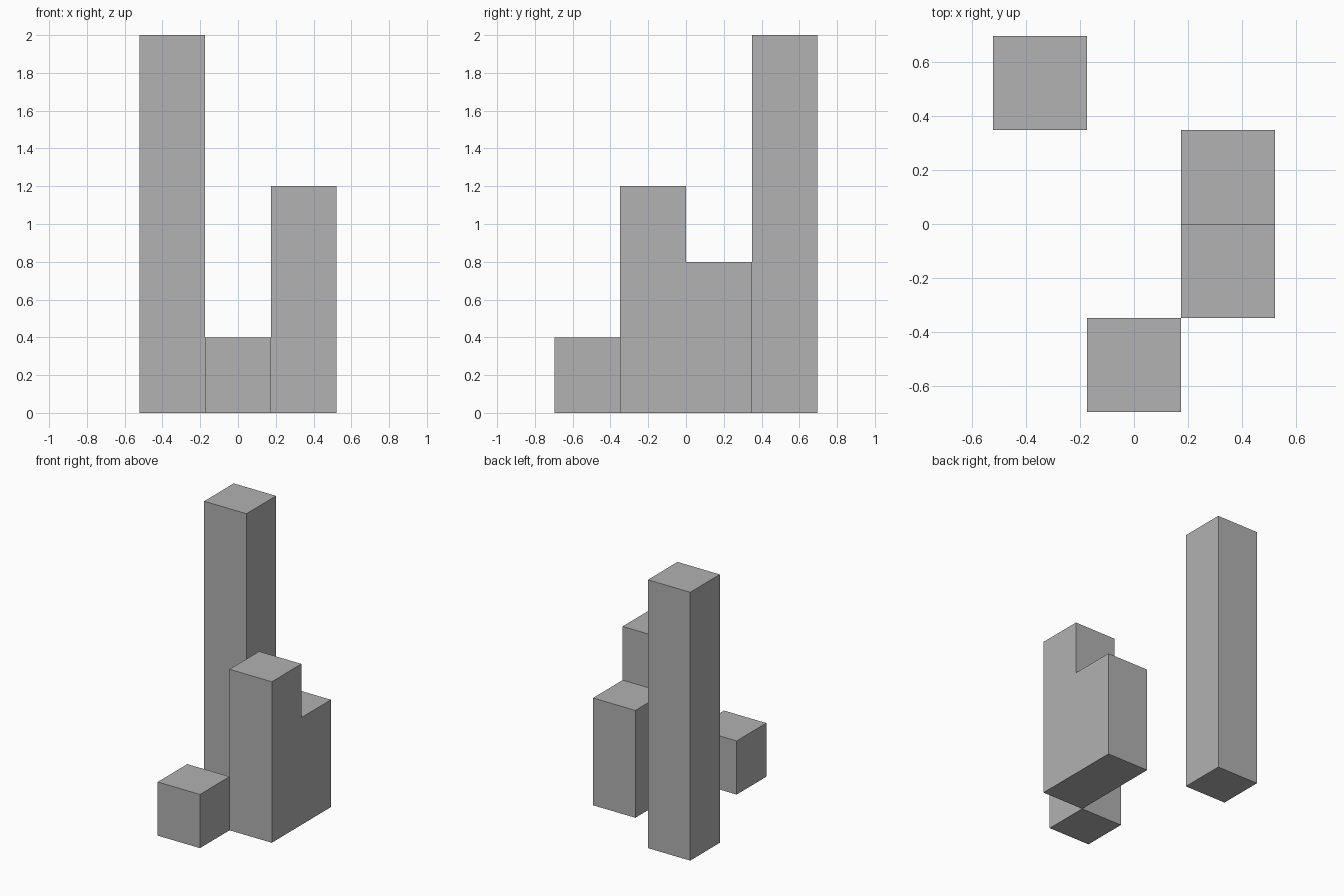
import bpy
import bmesh
from mathutils import Vector

cube = bpy.data.objects.get("Cube")
if cube:
    bpy.data.objects.remove(cube, do_unlink=True)

CELL = 0.3483   # footprint of one block
STEP = 0.4      # height unit

# Single flat grey
grey = bpy.data.materials.new("plain_grey")
grey.use_nodes = True
colour = (0.445, 0.445, 0.445, 1)
grey.diffuse_color = colour
grey.node_tree.nodes["Principled BSDF"].inputs["Base Color"].default_value = colour


def prism(name, column, profile):
    """Extrude a side profile (y in cells, z in steps) across one grid column."""
    bm = bmesh.new()
    x = (column - 0.5) * CELL
    face = bm.faces.new([bm.verts.new((x, y * CELL, z * STEP)) for y, z in profile])
    extruded = bmesh.ops.extrude_face_region(bm, geom=[face], use_keep_orig=True)
    moved = [v for v in extruded["geom"] if isinstance(v, bmesh.types.BMVert)]
    bmesh.ops.translate(bm, verts=moved, vec=Vector((CELL, 0, 0)))
    bmesh.ops.recalc_face_normals(bm, faces=bm.faces)
    mesh = bpy.data.meshes.new(name)
    bm.to_mesh(mesh)
    bm.free()
    mesh.materials.append(grey)
    obj = bpy.data.objects.new(name, mesh)
    bpy.context.collection.objects.link(obj)


def block(y, height):
    return [(y, 0), (y + 1, 0), (y + 1, height), (y, height)]


# Tall rear tower, low front block and the stepped pair joined as one solid
prism("tall_tower", -1, block(1, 5))
prism("low_block", 0, block(-2, 1))
prism("stepped_tower", 1, [(-1, 0), (1, 0), (1, 2), (0, 2), (0, 3), (-1, 3)])
